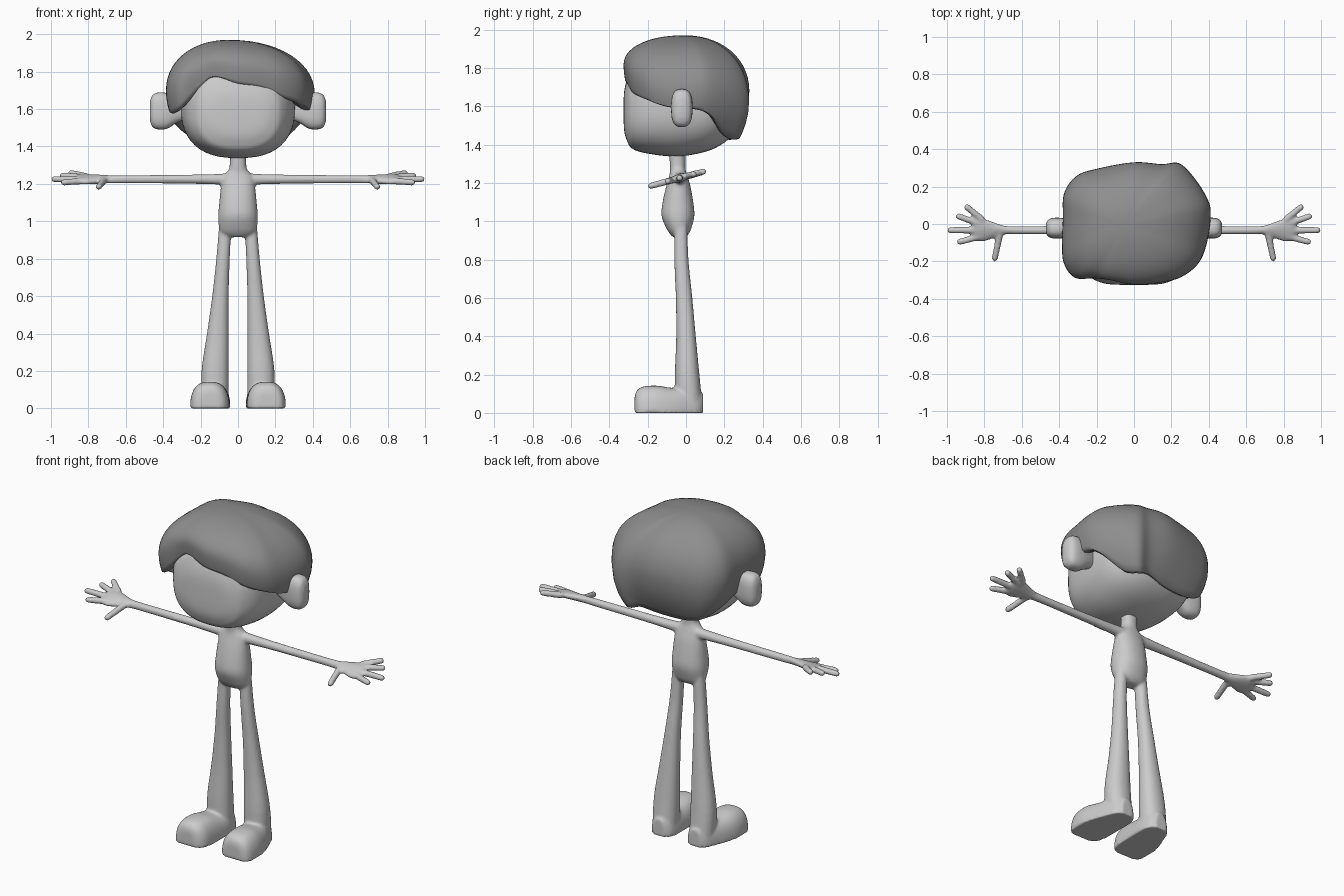
import bpy, bmesh, math
from mathutils import Vector

if "Cube" in bpy.data.objects:
    bpy.data.objects.remove(bpy.data.objects["Cube"])


def material(name, v):
    m = bpy.data.materials.new(name)
    m.diffuse_color = (v, v, v, 1)
    m.use_nodes = True
    m.node_tree.nodes["Principled BSDF"].inputs["Base Color"].default_value = m.diffuse_color
    return m


SKIN = material("light_grey", 0.6)
HAIR = material("dark_grey", 0.27)


def spow(v, p):
    return math.copysign(abs(v) ** p, v)


def ring(c, u, v, n=28, e=2.0):
    """Superellipse loop around c, spanned by half axes u and v."""
    c, u, v = Vector(c), Vector(u), Vector(v)
    angles = [2 * math.pi * i / n for i in range(n)]
    return [c + u * spow(math.cos(a), 2 / e) + v * spow(math.sin(a), 2 / e) for a in angles]


def loft(name, rings, mat):
    """Skin a closed solid through a list of equal-length loops."""
    bm = bmesh.new()
    loops = [[bm.verts.new(p) for p in r] for r in rings]
    n = len(loops[0])
    for a, b in zip(loops, loops[1:]):
        for i in range(n):
            bm.faces.new((a[i], a[(i + 1) % n], b[(i + 1) % n], b[i]))
    bm.faces.new(loops[0])
    bm.faces.new(loops[-1])
    bmesh.ops.recalc_face_normals(bm, faces=bm.faces)
    me = bpy.data.meshes.new(name)
    bm.to_mesh(me)
    bm.free()
    me.materials.append(mat)
    ob = bpy.data.objects.new(name, me)
    bpy.context.collection.objects.link(ob)
    return ob


def finish(obs, angle=60):
    bpy.ops.object.select_all(action='DESELECT')
    for o in obs:
        o.select_set(True)
    bpy.context.view_layer.objects.active = obs[0]
    bpy.ops.object.convert(target='MESH')
    bpy.ops.object.shade_smooth_by_angle(angle=math.radians(angle))


def smooth_rows(rows, steps, closed=False):
    """Catmull-Rom interpolation through rows of numbers."""
    n, out = len(rows), []
    at = lambda i: rows[i % n] if closed else rows[max(0, min(n - 1, i))]
    for i in range(n if closed else n - 1):
        for s in range(steps):
            t = s / steps
            out.append([0.5 * (2 * b + (c - a) * t + (2 * a - 5 * b + 4 * c - d) * t * t
                               + (3 * b - a - 3 * c + d) * t ** 3)
                        for a, b, c, d in zip(at(i - 1), at(i), at(i + 1), at(i + 2))])
    return out if closed else out + [list(rows[-1])]


def capsule(name, a, b, r0, r1):
    """Finger with a rounded tip."""
    a, b = Vector(a), Vector(b)
    d = (b - a).normalized()
    u = d.cross(Vector((0, 0, 1))).normalized()
    v = u.cross(d)
    rings = [ring(a, u * r0, v * r0, 14)]
    for k in range(6):
        t = math.radians(k * 16.5)
        rings.append(ring(b - d * r1 * (1 - math.sin(t)), u * r1 * math.cos(t), v * r1 * math.cos(t), 14))
    return loft(name, rings, SKIN)


def zring(z, cx, cy, rx, ry, e=2.2):
    return ring((cx, cy, z), (rx, 0, 0), (0, ry, 0), 32, e)


# Torso and neck
torso = [(.915, -.035, .05, .03), (.935, -.035, .09, .05), (.97, -.038, .102, .068),
         (1.03, -.042, .106, .086), (1.1, -.042, .1, .08), (1.18, -.04, .092, .064),
         (1.235, -.04, .082, .048), (1.265, -.042, .058, .041), (1.295, -.044, .045, .041), (1.4, -.044, .045, .043)]
body = [loft("body", [zring(z, 0, cy, rx, ry) for z, cy, rx, ry in smooth_rows(torso, 4)], SKIN)]

LEG = [(.02, .122, .015, .073, .073), (.2, .122, .006, .073, .064), (.4, .108, 0, .058, .051),
       (.6, .094, -.01, .044, .043), (.8, .08, -.024, .036, .037), (.98, .068, -.027, .033, .034)]
FOOT = [(-.268, .155, .05, .085), (-.256, .155, .08, .118), (-.22, .152, .1, .138), (-.15, .15, .105, .142),
        (-.07, .14, .098, .13), (0, .127, .085, .13), (.06, .12, .066, .12), (.09, .12, .035, .1)]
ARM = [(.04, .034, .034), (.12, .028, .028), (.3, .024, .024), (.64, .022, .022), (.7, .026, .022),
       (.76, .047, .022), (.81, .062, .022), (.845, .058, .02), (.87, .035, .012)]
FINGERS = [((.81, .022), (.905, .1)), ((.82, .0), (.953, .046)), ((.82, -.033), (1.0, -.033)),
           ((.81, -.062), (.948, -.1)), ((.715, -.045), (.748, -.2))]


def hand_z(y):
    return 1.225 + .27 * (y + .033)


for s in (-1, 1):
    side = "left" if s < 0 else "right"
    # Leg
    body.append(loft(side + "_leg", [zring(z, s * cx, cy, rx, ry) for z, cx, cy, rx, ry in smooth_rows(LEG, 4)], SKIN))
    # Foot: flat-soled dome sections
    rings = []
    for y, cx, hw, h in smooth_rows(FOOT, 3):
        rings.append([Vector((s * cx + hw * spow(math.cos(a), .75), y, h * spow(math.sin(a), .8)))
                      for a in [math.pi * i / 20 for i in range(21)]])
    body.append(loft(side + "_foot", rings, SKIN))
    # Arm and palm, the palm tilted forward
    rings = []
    for x, ry, rz in smooth_rows(ARM, 4):
        tilt = .27 * min(1, max(0, (x - .62) / .1))
        rings.append(ring((s * x, -.033, 1.225), (0, ry, ry * tilt), (0, 0, rz), 24))
    body.append(loft(side + "_arm", rings, SKIN))
    # Fingers and thumb
    for (x0, y0), (x1, y1) in FINGERS:
        body.append(capsule(side + "_finger", (s * x0, y0, hand_z(y0)), (s * x1, y1, hand_z(y1)), .019, .017))

# Fuse the limbs into one soft skin
bpy.ops.object.select_all(action='DESELECT')
for o in body:
    o.select_set(True)
bpy.context.view_layer.objects.active = body[0]
bpy.ops.object.join()
rm = body[0].modifiers.new("fuse", 'REMESH')
rm.mode, rm.voxel_size = 'VOXEL', .008
sm = body[0].modifiers.new("soften", 'SMOOTH')
sm.factor, sm.iterations = .5, 5
finish([body[0]])

# Head: sections from face to back (y, half width, low, high)
HEAD = [(-.326, .03, 1.54, 1.62), (-.322, .13, 1.47, 1.68), (-.308, .19, 1.42, 1.74), (-.28, .235, 1.378, 1.8),
        (-.2, .282, 1.353, 1.86), (-.05, .305, 1.338, 1.9), (.1, .3, 1.362, 1.88),
        (.2, .25, 1.41, 1.84), (.26, .16, 1.48, 1.76), (.28, .04, 1.58, 1.66)]
head = loft("head", [ring((0, y, (a + b) / 2), (w, 0, 0), (0, 0, (b - a) / 2), 48, 2.5)
                     for y, w, a, b in smooth_rows(HEAD, 4)], SKIN)

# Ears
EAR = [(.27, .04, .03), (.33, .065, .045), (.38, .095, .054), (.43, .098, .055), (.458, .083, .045), (.471, .05, .025)]
ears = [loft(n, [ring((s * x, -.022, 1.59), (0, hy, 0), (0, 0, hz), 28, 2.8) for x, hz, hy in smooth_rows(EAR, 4)], SKIN)
        for n, s in (("left_ear", -1), ("right_ear", 1))]

# Hair: outline points (x, y, widest height, rim height) under a domed crown
OUTLINE = [(0, -.325, 1.82, 1.74), (.13, -.315, 1.8, 1.72), (.25, -.285, 1.76, 1.67), (.345, -.21, 1.72, 1.635),
           (.39, -.1, 1.68, 1.6), (.41, .04, 1.68, 1.59), (.395, .13, 1.68, 1.56), (.32, .25, 1.65, 1.45),
           (.24, .325, 1.62, 1.43), (.15, .32, 1.65, 1.45), (0, .33, 1.68, 1.43), (-.2, .295, 1.66, 1.43),
           (-.31, .255, 1.66, 1.46), (-.375, .16, 1.68, 1.53), (-.38, .03, 1.7, 1.57), (-.385, -.1, 1.7, 1.6),
           (-.375, -.21, 1.7, 1.58), (-.315, -.288, 1.72, 1.62), (-.21, -.29, 1.8, 1.72), (-.13, -.3, 1.84, 1.775)]
outline = smooth_rows(OUTLINE, 5, closed=True)
C, TOP = Vector((-.05, -.01, 0)), 1.97


def hair_loop(radius, height):
    loop = []
    for x, y, zw, zr in outline:
        p = C + (Vector((x, y, 0)) - C) * radius(zw - zr)
        p.z = height(zw, zr)
        loop.append(p)
    return loop


loops = []
for k in range(1, 15):
    t = math.radians(90 * k / 14)
    loops.append(hair_loop(lambda d: math.sin(t) ** .95, lambda w, r: w + (TOP - w) * math.cos(t) ** .95))
for q in (.3, .6, .85, 1):
    loops.append(hair_loop(lambda d: 1 - 4 * d * d * q * q, lambda w, r: w + (r - w) * q))
for k, up in ((.96, -.004), (.9, .004), (.8, .03)):
    loops.append(hair_loop(lambda d: (1 - 4 * d * d) * k, lambda w, r: r + up))
hair = loft("hair", loops, HAIR)
finish([head, hair] + ears)
